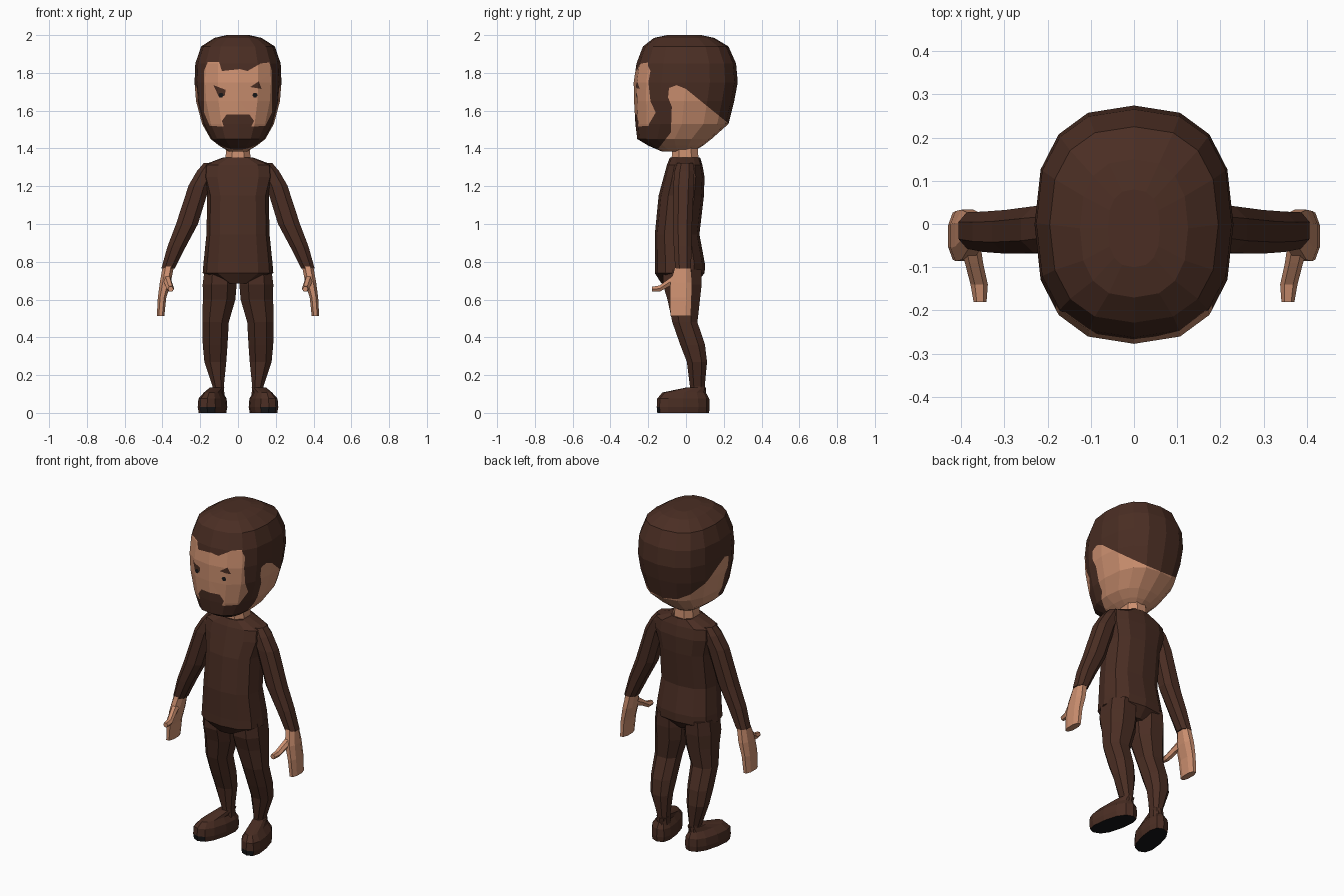
import bpy, bmesh
from math import sin, cos, tau, copysign
from mathutils import Vector

if "Cube" in bpy.data.objects:
    bpy.data.objects.remove(bpy.data.objects["Cube"])


def material(name, rgb):
    m = bpy.data.materials.new(name)
    m.use_nodes = True
    m.diffuse_color = (*rgb, 1)
    m.node_tree.nodes["Principled BSDF"].inputs["Base Color"].default_value = (*rgb, 1)
    return m


brown = material("dark brown", (0.069, 0.027, 0.017))
skin = material("skin", (0.6, 0.275, 0.16))
black = material("black", (0.008, 0.008, 0.009))


def loft(rings, sides=8, power=0.85, axis="z"):
    """Skin rounded rings given as centre x, y, z and two radii."""
    bm = bmesh.new()
    loops = []
    for x, y, z, ra, rb in rings:
        loop = []
        for i in range(sides):
            a = tau * (i + 0.5 * (sides == 8)) / sides
            u, v = (copysign(abs(t) ** power, t) for t in (cos(a), sin(a)))
            off = (u * ra, v * rb, 0) if axis == "z" else (u * ra, 0, v * rb)
            loop.append(bm.verts.new(Vector((x, y, z)) + Vector(off)))
        loops.append(loop)
    for low, high in zip(loops, loops[1:]):
        for i in range(sides):
            j = (i + 1) % sides
            bm.faces.new((low[i], low[j], high[j], high[i]))
    bm.faces.new(loops[0])
    bm.faces.new(loops[-1])
    bmesh.ops.recalc_face_normals(bm, faces=bm.faces)
    return bm


def finish(name, bm, mats, mirrored=False):
    mesh = bpy.data.meshes.new(name)
    bm.to_mesh(mesh)
    bm.free()
    for m in mats:
        mesh.materials.append(m)
    ob = bpy.data.objects.new(name, mesh)
    bpy.context.collection.objects.link(ob)
    if mirrored:
        ob.modifiers.new("mirror", "MIRROR").use_mirror_merge = False
    return ob


def inside(p, poly):
    hit = False
    for (ax, ay), (bx, by) in zip(poly, poly[1:] + poly[:1]):
        if (ay > p[1]) != (by > p[1]) and p[0] < ax + (bx - ax) * (p[1] - ay) / (by - ay):
            hit = not hit
    return hit


def paint(bm, poly, mat, axis, accept):
    """Cut an outline into the surface along an axis and colour its inside."""
    def flat(co):
        return (co.x, co.z) if axis == "y" else (co.y, co.z)

    def solid(u, v):
        return Vector((u, 0, v)) if axis == "y" else Vector((0, u, v))

    for p, q in zip(poly, poly[1:] + poly[:1]):
        geom = set()
        for f in bm.faces:
            pts = [flat(v.co) for v in f.verts]
            near = all(max(c[k] for c in pts) >= min(p[k], q[k]) and
                       min(c[k] for c in pts) <= max(p[k], q[k]) for k in (0, 1))
            if near and accept(f.calc_center_median()):
                geom.update((f, *f.edges, *f.verts))
        bmesh.ops.bisect_plane(bm, geom=list(geom), dist=1e-5, plane_co=solid(*p),
                               plane_no=solid(p[1] - q[1], q[0] - p[0]).normalized())
    for f in bm.faces:
        c = f.calc_center_median()
        if accept(c) and inside(flat(c), poly):
            f.material_index = mat


# Head: height, half width, front and back
profile = [(1.385, .05, -.13, .04), (1.415, .1, -.2, .09), (1.45, .145, -.258, .135),
           (1.53, .19, -.268, .225), (1.65, .222, -.275, .255), (1.75, .23, -.277, .274),
           (1.85, .226, -.262, .265), (1.94, .195, -.228, .225),
           (1.985, .125, -.17, .15), (2.0, .06, -.1, .08)]
head = loft([(0, (f + b) / 2, z, w, (b - f) / 2) for z, w, f, b in profile], 16, 0.8)

# Bare skin behind the sideburns and on the nape
nape = [(-.15, 1.37), (-.15, 1.395), (-.08, 1.485), (-.075, 1.62), (-.095, 1.67),
        (-.09, 1.72), (-.05, 1.735), (0, 1.715), (.24, 1.52), (.3, 1.37)]
paint(head, nape, 1, "x", lambda c: True)

# Face opening between hairline, beard and moustache
face = [(-.16, 1.857), (-.1, 1.857), (-.085, 1.81), (.01, 1.82), (.05, 1.81), (.12, 1.85),
        (.165, 1.855), (.18, 1.81), (.18, 1.59), (.145, 1.52), (.07, 1.515), (.085, 1.545),
        (.06, 1.58), (-.06, 1.58), (-.085, 1.545), (-.075, 1.515), (-.15, 1.52),
        (-.18, 1.59), (-.18, 1.81)]


def front(c):
    return c.y < -.1


paint(head, face, 1, "y", front)
# Brows and eyes
paint(head, [(-.13, 1.735), (-.065, 1.71), (-.07, 1.68), (-.1, 1.67)], 0, "y", front)
paint(head, [(.065, 1.725), (.11, 1.755), (.125, 1.715)], 0, "y", front)
for x in (-.09, .09):
    eye = [(x + .014 * cos(tau * i / 6), 1.682 + .014 * sin(tau * i / 6)) for i in range(6)]
    paint(head, eye, 2, "y", front)
finish("head", head, [brown, skin, black])

finish("neck", loft([(0, -.005, 1.32, .072, .078), (0, -.005, 1.43, .066, .07)]), [skin])

# Torso with a hem that narrows between the legs
finish("torso", loft([
    (0, -.04, .685, .07, .09), (0, -.033, .74, .187, .132), (0, -.032, .79, .183, .132),
    (0, -.047, .945, .167, .118), (0, -.025, 1.15, .163, .12), (0, -.01, 1.25, .19, .108),
    (0, -.007, 1.312, .185, .094), (0, -.005, 1.352, .08, .08)], 12, 0.8), [brown])

# Sleeves
finish("arms", loft([
    (.37, -.015, .765, .038, .045), (.325, -.018, .88, .052, .05), (.27, -.018, 1.0, .062, .054),
    (.205, -.013, 1.205, .06, .058), (.165, -.008, 1.28, .056, .056),
    (.14, -.005, 1.322, .045, .045)]), [brown], True)

# Hands and thumbs
finish("hands", loft([
    (.41, -.028, .512, .021, .058), (.402, -.028, .61, .024, .062),
    (.385, -.025, .69, .031, .062), (.367, -.015, .785, .032, .042)]), [skin], True)
finish("thumbs", loft([
    (.38, -.04, .715, .024, .035), (.37, -.09, .69, .021, .024),
    (.358, -.14, .658, .02, .019), (.356, -.18, .655, .015, .015)], 6, 1, "y"), [skin], True)

# Trouser legs
finish("legs", loft([
    (.105, .06, .09, .036, .045), (.105, .06, .14, .032, .042), (.12, .058, .27, .062, .057),
    (.121, .035, .36, .07, .07), (.119, -.006, .48, .075, .071), (.1, -.012, .6, .092, .092),
    (.097, -.02, .68, .096, .11), (.095, -.02, .76, .088, .11)]), [brown], True)

# Shoes, turned slightly outward, with dark soles
shoes = loft([(.132, -.015, 0, .064, .137), (.132, -.015, .03, .07, .14),
              (.132, -.015, .075, .066, .138), (.128, -.01, .108, .042, .115),
              (.121, .055, .135, .036, .05)], 12, 0.8)
for v in shoes.verts:
    v.co.x -= .2 * v.co.y
shoes.normal_update()
for f in shoes.faces:
    low = f.calc_center_median().z < .03
    f.material_index = int(low and (f.normal.z < -.8 or f.normal.y < -.8))
finish("shoes", shoes, [brown, black], True)
